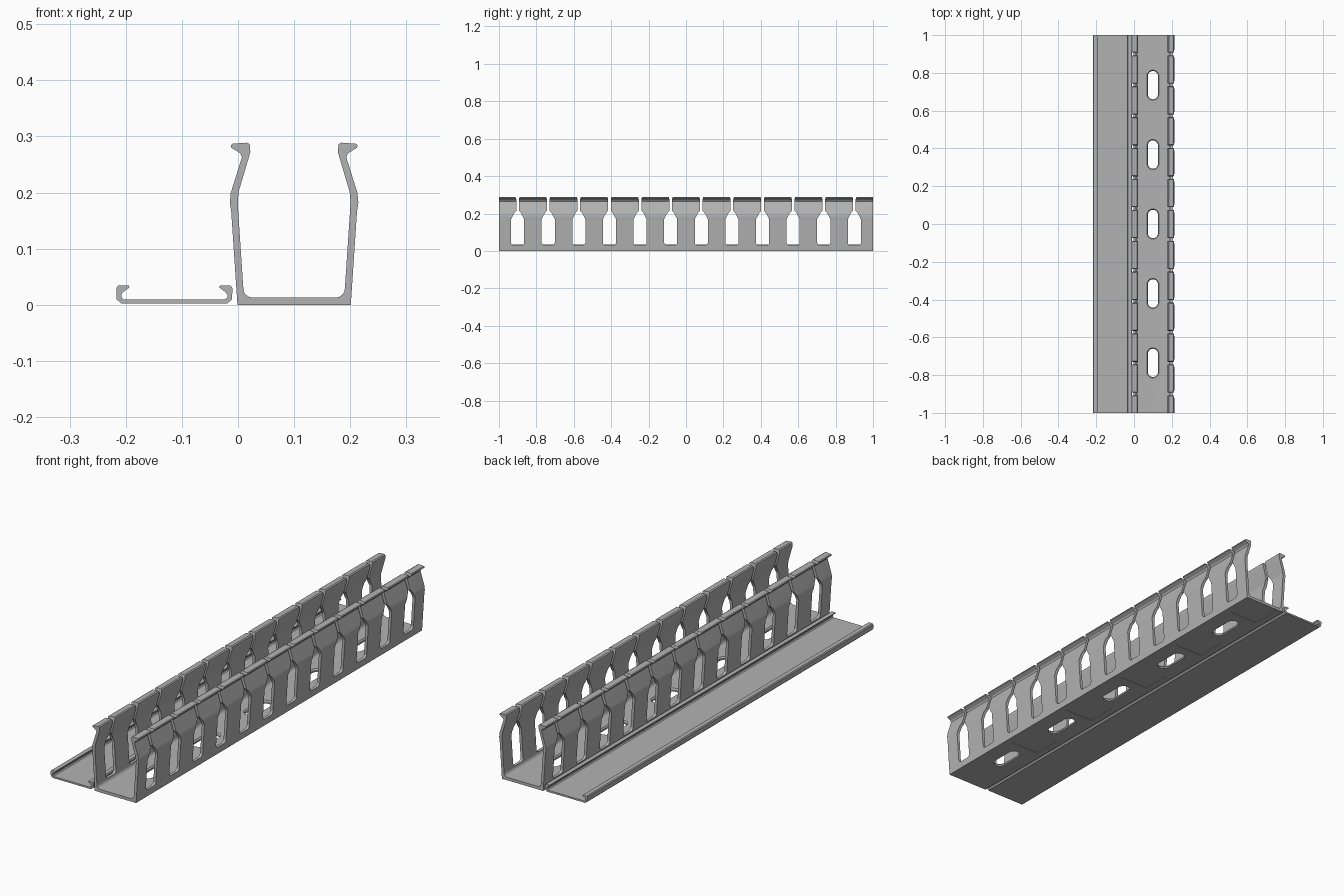
import bpy, bmesh, math

cube = bpy.data.objects.get("Cube")
if cube:
    bpy.data.objects.remove(cube, do_unlink=True)

grey = bpy.data.materials.new("plain_grey")
grey.use_nodes = True
colour = (0.45, 0.45, 0.45, 1)
grey.diffuse_color = colour
grey.node_tree.nodes["Principled BSDF"].inputs["Base Color"].default_value = colour


def loft(bm, rings):
    """Closed solid through rings of equal vertex count."""
    loops = [[bm.verts.new(p) for p in ring] for ring in rings]
    for a, b in zip(loops, loops[1:]):
        for i in range(len(a)):
            j = (i + 1) % len(a)
            bm.faces.new((a[i], a[j], b[j], b[i]))
    bm.faces.new(loops[0][::-1])
    bm.faces.new(loops[-1])


def make_object(name, bm):
    bmesh.ops.recalc_face_normals(bm, faces=bm.faces)
    mesh = bpy.data.meshes.new(name)
    bm.to_mesh(mesh)
    bm.free()
    mesh.materials.append(grey)
    obj = bpy.data.objects.new(name, mesh)
    bpy.context.collection.objects.link(obj)
    return obj


def extrusion(name, half, centre):
    """Half profile (offset from centre, z), mirrored and run along y."""
    outline = half + [(-x, z) for x, z in reversed(half)]
    bm = bmesh.new()
    loft(bm, [[(centre + x, y, z) for x, z in outline] for y in (-1, 1)])
    return make_object(name, bm)


def arc(cx, cz, r, start, end, steps=4):
    angles = [math.radians(start + (end - start) * i / steps) for i in range(steps + 1)]
    return [(cx + r * math.cos(a), cz + r * math.sin(a)) for a in angles]


def cut(obj, cutter):
    cutter.hide_render = True
    mod = obj.modifiers.new("cut", "BOOLEAN")
    mod.object = cutter
    mod.operation = "DIFFERENCE"
    mod.solver = "EXACT"
    bpy.context.view_layer.update()
    deps = bpy.context.evaluated_depsgraph_get()
    mesh = bpy.data.meshes.new_from_object(obj.evaluated_get(deps))
    obj.modifiers.clear()
    obj.data = mesh
    bpy.data.objects.remove(cutter, do_unlink=True)


def finish(obj):
    bpy.ops.object.select_all(action="DESELECT")
    obj.select_set(True)
    bpy.context.view_layer.objects.active = obj
    bpy.ops.object.shade_smooth_by_angle(angle=math.radians(30))
    obj.modifiers.new("weighted_normals", "WEIGHTED_NORMAL").keep_sharp = True


# Duct: floor, bowed wall and outward snap hook
duct_x = 0.1
duct_half = [(0.101, 0), (0.112, 0.165), (0.1145, 0.182), (0.113, 0.199),
             (0.093, 0.263), (0.096, 0.27), (0.112, 0.28), (0.113, 0.284),
             (0.11, 0.287), (0.084, 0.289), (0.079, 0.286), (0.078, 0.272),
             (0.099, 0.201), (0.1005, 0.183), (0.0995, 0.165), (0.0905, 0.03)]
duct_half += arc(0.0745, 0.029, 0.016, 0, -90)
duct = extrusion("slotted_duct", duct_half, duct_x)

# Wire slots through both walls
slot_half = arc(0.02, 0.045, 0.015, -90, 0)
slot_half += [(0.035, 0.17), (0.017, 0.204), (0.007, 0.215), (0.007, 0.276), (0.014, 0.3)]
slot = slot_half + [(-y, z) for y, z in reversed(slot_half)]
bm = bmesh.new()
for i in range(12):
    yc = (i - 5.5) * 0.1637
    loft(bm, [[(x, yc + y, z) for y, z in slot] for x in (-0.1, 0.3)])
cut(duct, make_object("slot_cutter", bm))


# Oblong mounting holes in the floor, widening upwards
def oblong(yc, r, z):
    pts = arc(0, yc + 0.048, r, 0, 180, 10) + arc(0, yc - 0.048, r, 180, 360, 10)
    return [(duct_x + x, y, z) for x, y in pts]


bm = bmesh.new()
for i in range(-2, 3):
    yc = i * 0.3675
    loft(bm, [oblong(yc, 0.027, -0.02), oblong(yc, 0.027, 0.007),
              oblong(yc, 0.032, 0.013), oblong(yc, 0.032, 0.03)])
cut(duct, make_object("hole_cutter", bm))

# Shallow rectangular recesses under the floor
bm = bmesh.new()
for yc in (-0.55, -0.184, 0.184, 0.55, 0.92):
    corners = [(-0.07, -0.065), (0.07, -0.065), (0.07, 0.065), (-0.07, 0.065)]
    loft(bm, [[(duct_x + x, yc + y, z) for x, y in corners] for z in (-0.02, 0.003)])
cut(duct, make_object("recess_cutter", bm))
finish(duct)

# Cover: flat strip with inward clip lips
cover_half = [(0.094, 0.002), (0.103, 0.01), (0.1035, 0.03), (0.1, 0.034),
              (0.081, 0.034), (0.08, 0.031), (0.092, 0.022), (0.0945, 0.018),
              (0.0945, 0.013), (0.09, 0.0095)]
finish(extrusion("clip_on_cover", cover_half, -0.1135))
